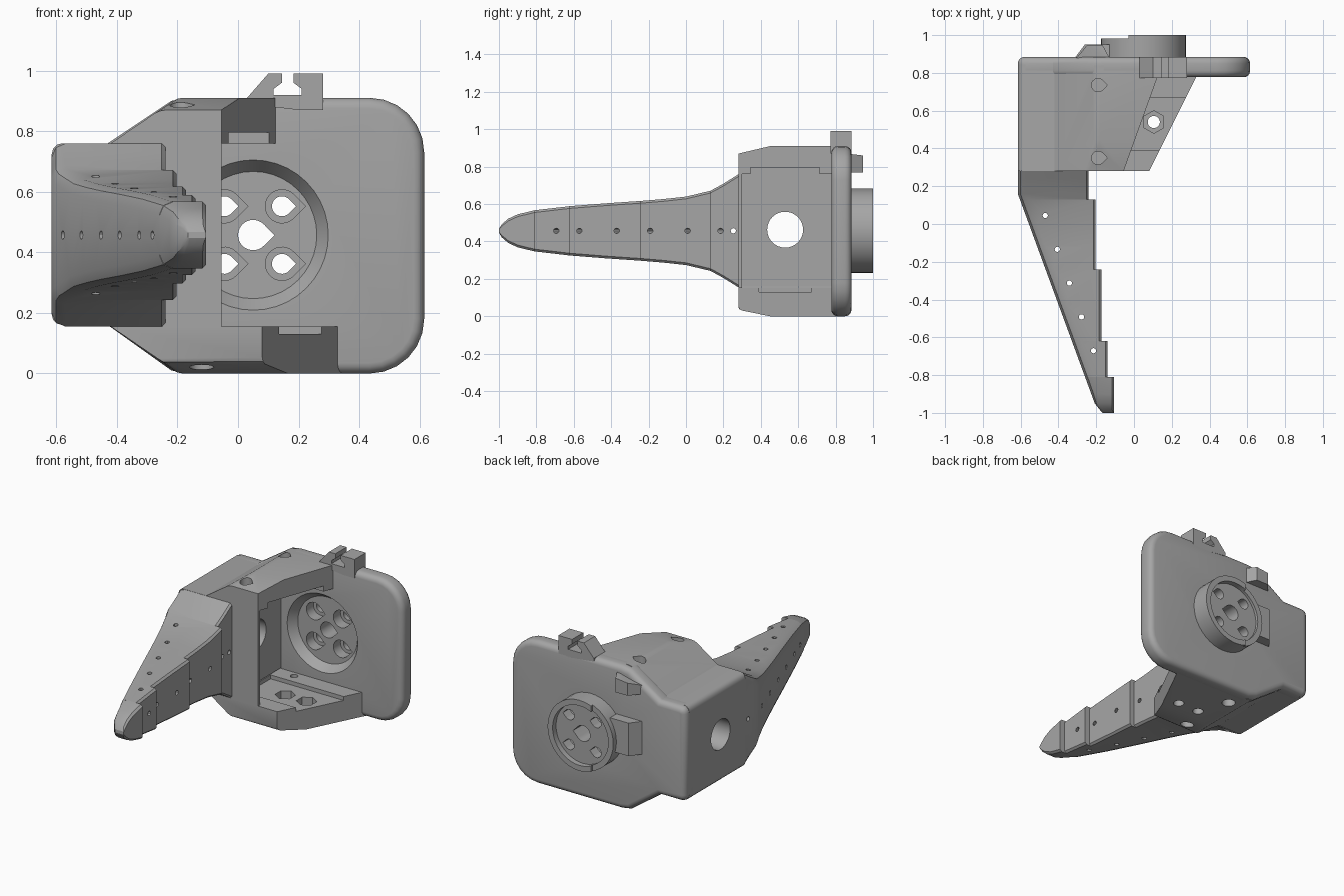
import bpy, bmesh, math
from mathutils import Vector

if "Cube" in bpy.data.objects:
    bpy.data.objects.remove(bpy.data.objects["Cube"])

grey = bpy.data.materials.new("plain grey")
grey.use_nodes = True
grey.diffuse_color = (0.38, 0.38, 0.38, 1)
grey.node_tree.nodes["Principled BSDF"].inputs["Base Color"].default_value = (0.38, 0.38, 0.38, 1)

ORDER = {"x": lambda a, b, d: (d, a, b), "y": lambda a, b, d: (a, d, b), "z": lambda a, b, d: (a, b, d)}


def finish(name, bm):
    bmesh.ops.recalc_face_normals(bm, faces=bm.faces)
    mesh = bpy.data.meshes.new(name)
    bm.to_mesh(mesh)
    bm.free()
    mesh.materials.append(grey)
    obj = bpy.data.objects.new(name, mesh)
    bpy.context.collection.objects.link(obj)
    return obj


def loft(name, rings):
    """Skin a row of matching rings and cap both ends."""
    bm = bmesh.new()
    rows = [[bm.verts.new(p) for p in ring] for ring in rings]
    n = len(rows[0])
    for lower, upper in zip(rows, rows[1:]):
        for i in range(n):
            j = (i + 1) % n
            bm.faces.new((lower[i], lower[j], upper[j], upper[i]))
    bm.faces.new(rows[0])
    bm.faces.new(rows[-1])
    return finish(name, bm)


def prism(name, outline, axis, lo, hi):
    return loft(name, [[ORDER[axis](a, b, d) for a, b in outline] for d in (lo, hi)])


def box(name, x, y, z):
    return prism(name, [(x[0], y[0]), (x[1], y[0]), (x[1], y[1]), (x[0], y[1])], "z", *z)


def hull(name, points):
    bm = bmesh.new()
    for p in points:
        bm.verts.new(p)
    bmesh.ops.convex_hull(bm, input=bm.verts)
    bmesh.ops.dissolve_limit(bm, angle_limit=0.02, verts=bm.verts, edges=bm.edges)
    return finish(name, bm)


def circle(a, b, r, n=32):
    return [(a + r * math.cos(math.tau * i / n), b + r * math.sin(math.tau * i / n)) for i in range(n)]


def arc(a, b, r, start, end, n=6):
    angles = [math.radians(start + (end - start) * i / n) for i in range(n + 1)]
    return [(a + r * math.cos(t), b + r * math.sin(t)) for t in angles]


def teardrop(a, b, r):
    return arc(a, b, r, 45, 315, 20) + [(a + r * 1.41, b)]


def rod(start, direction, r, length):
    direction = Vector(direction).normalized()
    turn = direction.to_track_quat("Z", "Y")
    return loft("cutter", [[Vector(start) + turn @ Vector((a, b, d)) for a, b in circle(0, 0, r, 12)]
                           for d in (0, length)])


def bevel(obj, width, segments, rule):
    bm = bmesh.new()
    bm.from_mesh(obj.data)
    edges = [e for e in bm.edges if rule(e.verts[0].co, e.verts[1].co)]
    bmesh.ops.bevel(bm, geom=edges, offset=width, segments=segments, profile=0.5, affect="EDGES", clamp_overlap=True)
    bm.to_mesh(obj.data)
    bm.free()


def combine(obj, tool, operation="DIFFERENCE"):
    mod = obj.modifiers.new("cut", "BOOLEAN")
    mod.operation, mod.solver, mod.object = operation, "EXACT", tool
    tool.hide_render = True
    bpy.context.view_layer.update()
    mesh = bpy.data.meshes.new_from_object(obj.evaluated_get(bpy.context.evaluated_depsgraph_get()))
    obj.modifiers.clear()
    obj.data = mesh
    bpy.data.objects.remove(tool)


MID = 0.457     # height of the jaw and horn axis
HORN = 0.05     # x of the horn axis

# Back plate with big rounded corners on one side and a tapered end on the other
outline = arc(-0.575, 0.2, 0.04, 180, 270, 3) + [(-0.43, 0.16), (-0.22, 0.01), (-0.16, 0)]
outline += arc(0.435, 0.18, 0.18, -90, 0) + arc(0.435, 0.73, 0.18, 0, 90)
outline += [(-0.16, 0.91), (-0.22, 0.9), (-0.43, 0.76)] + arc(-0.575, 0.72, 0.04, 90, 180, 3)
plate = prism("back_plate", outline, "y", 0.777, 0.885)
bevel(plate, 0.035, 4, lambda a, b: abs(a.y - b.y) < 1e-4)

# Horn boss on the back, its rim lower on the narrow side
boss = prism("horn_boss", circle(HORN, MID, 0.225, 40), "y", 0.85, 1.0)
combine(boss, prism("cutter", circle(HORN, MID, 0.19, 40), "y", 0.965, 1.1))
combine(boss, box("cutter", (-0.4, -0.03), (0.982, 1.1), (0, 1)))
combine(plate, boss, "UNION")

# Conical horn seat and keyed screw holes
combine(plate, loft("cutter", [[(a, y, b) for a, b in circle(HORN, MID, r, 40)]
                               for y, r in ((0.77, 0.253), (0.83, 0.21))]))
combine(plate, prism("cutter", teardrop(HORN, MID, 0.05), "y", 0.7, 1.1))
for sx in (-1, 1):
    for sz in (-1, 1):
        x, z = HORN + sx * 0.095, MID + sz * 0.095
        combine(plate, prism("cutter", teardrop(x, z, 0.055), "y", 0.7, 0.9))
        combine(plate, prism("cutter", teardrop(x, z, 0.033), "y", 0.7, 1.1))

# Stop block beside the boss and bump near the top edge
block = hull("boss_stop", [(x, y, z) for z in (0.39, 0.6)
                           for x, y in ((-0.32, 0.87), (-0.26, 0.95), (-0.13, 0.95), (-0.13, 0.87))])
bump = hull("top_bump", [(x, y, z) for x, y, top in ((-0.32, 0.86, 0.82), (-0.25, 0.945, 0.85),
                                                     (-0.165, 0.945, 0.86), (-0.12, 0.86, 0.87))
                         for z in (0.77, top)])

# Cable clip on the top edge
clip = prism("cable_clip", [(0.03, 0.89), (0.03, 0.91), (0.1, 0.99), (0.145, 0.99), (0.145, 0.96),
                            (0.118, 0.94), (0.118, 0.92), (0.21, 0.92), (0.21, 0.94), (0.183, 0.96),
                            (0.183, 0.99), (0.28, 0.99), (0.28, 0.87), (0.2, 0.87)], "y", 0.772, 0.885)

# Side block with the large round opening
side = box("side_block", (-0.615, -0.24), (0.28, 0.845), (0.16, 0.76))
bevel(side, 0.035, 3, lambda a, b: max(a.x, b.x) < -0.6 and abs(a.y - b.y) > 0.1)
combine(side, prism("cutter", circle(0.53, 0.463, 0.096), "x", -1, 0))

# Thin front lip of the motor bay
lip = box("front_lip", (-0.25, -0.055), (0.28, 0.3), (0.15, 0.77))


def shelf(name, inner, outer, front, right_front, right_back):
    """Roof or floor slab: sloped on the side block, slanted on the open edge."""
    def right(y):
        return right_front + (right_back - right_front) * (y - 0.28) / 0.5
    left_front = -0.42 + 0.22 * (front - inner) / (outer - inner)
    pts = [(x, y, inner) for y in (0.28, 0.84) for x in (-0.42, right(y))]
    pts += [(x, y, outer) for y in (0.45, 0.84) for x in (-0.2, right(y))]
    pts += [(x, 0.28, front) for x in (left_front, right_front)]
    slab = hull(name, pts)
    # Soften only the ridge along the sloped side and the front edges
    bevel(slab, 0.018, 2, lambda a, b: min(abs(a.z - inner), abs(b.z - inner)) > 0.05
          and max(a.x, b.x) < right_front and min(a.y, b.y) < 0.8)
    return slab


roof = shelf("roof", 0.76, 0.91, 0.87, -0.055, 0.125)
combine(roof, box("cutter", (-0.24, 0.4), (0.345, 0.715), (0.7, 0.795)))
floor = shelf("floor", 0.155, 0.0, 0.035, 0.08, 0.33)
combine(floor, box("cutter", (-0.24, 0.5), (0.39, 0.67), (0.13, 0.3)))

# Screw holes and hexagonal nut pockets
for y in (0.35, 0.735):
    combine(roof, prism("cutter", teardrop(-0.19, y, 0.035), "z", 0.7, 1))
    combine(floor, prism("cutter", circle(-0.12, y, 0.022), "z", -0.1, 0.3))
    combine(floor, prism("cutter", circle(-0.12, y, 0.04), "z", -0.1, 0.07))
for x in (-0.045, 0.105):
    combine(floor, prism("cutter", circle(x, 0.54, 0.032), "z", -0.1, 0.3))
    combine(floor, prism("cutter", [(x + v, 0.54 + u) for u, v in circle(0, 0, 0.06, 6)], "z", 0.07, 0.3))

# Fixed jaw: tapered finger with a stepped gripping face
HEIGHTS = [(0.28, 0.302), (0.24, 0.277), (0.2, 0.252), (0.16, 0.23), (0.13, 0.214), (0, 0.183), (-0.12, 0.17),
           (-0.24, 0.16), (-0.43, 0.147), (-0.62, 0.132), (-0.81, 0.11), (-0.9, 0.088), (-0.95, 0.065),
           (-0.985, 0.035), (-1, 0.01)]
STEPS = {0.13: -0.203, -0.24: -0.172, -0.62: -0.14, -0.81: -0.105}


def jaw_ring(y, h, right):
    left = -0.615 + max(0, 0.16 - y) * 0.367
    if y < -0.96:
        left += (-0.96 - y) * 0.6
    c, k = min(0.045, h * 0.45, (right - left) * 0.35), min(0.012, h * 0.3)
    half = [(left, h - c), (left + c * 0.3, h - c * 0.3), (left + c, h), (right - k, h), (right, h - k)]
    return [(x, y, MID + z) for x, z in half] + [(x, y, MID - z) for x, z in reversed(half)]


rings, face = [], -0.24
for y, h in HEIGHTS:
    rings.append(jaw_ring(y, h, face))
    if y in STEPS:
        face = STEPS[y]
        rings.append(jaw_ring(y, h, face))
jaw = loft("fixed_jaw", rings)

# Rows of small lacing holes, across and through the jaw
for y in (0.195, 0.005, -0.195, -0.385, -0.585, -0.72):
    combine(jaw, rod((-0.05, y + 0.06, MID), (-0.94, -0.345, 0), 0.014, 0.9))
for i in range(5):
    combine(jaw, rod((-0.47 + 0.064 * i, 0.045 - 0.179 * i, 0), (0, 0, 1), 0.014, 1))
combine(jaw, rod((-1, 0.253, MID), (1, 0, 0), 0.014, 1))

# Smooth shading with crisp edges
for obj in (plate, block, bump, clip, side, lip, roof, floor, jaw):
    bpy.ops.object.select_all(action="DESELECT")
    obj.select_set(True)
    bpy.context.view_layer.objects.active = obj
    bpy.ops.object.shade_smooth_by_angle(angle=math.radians(30))
